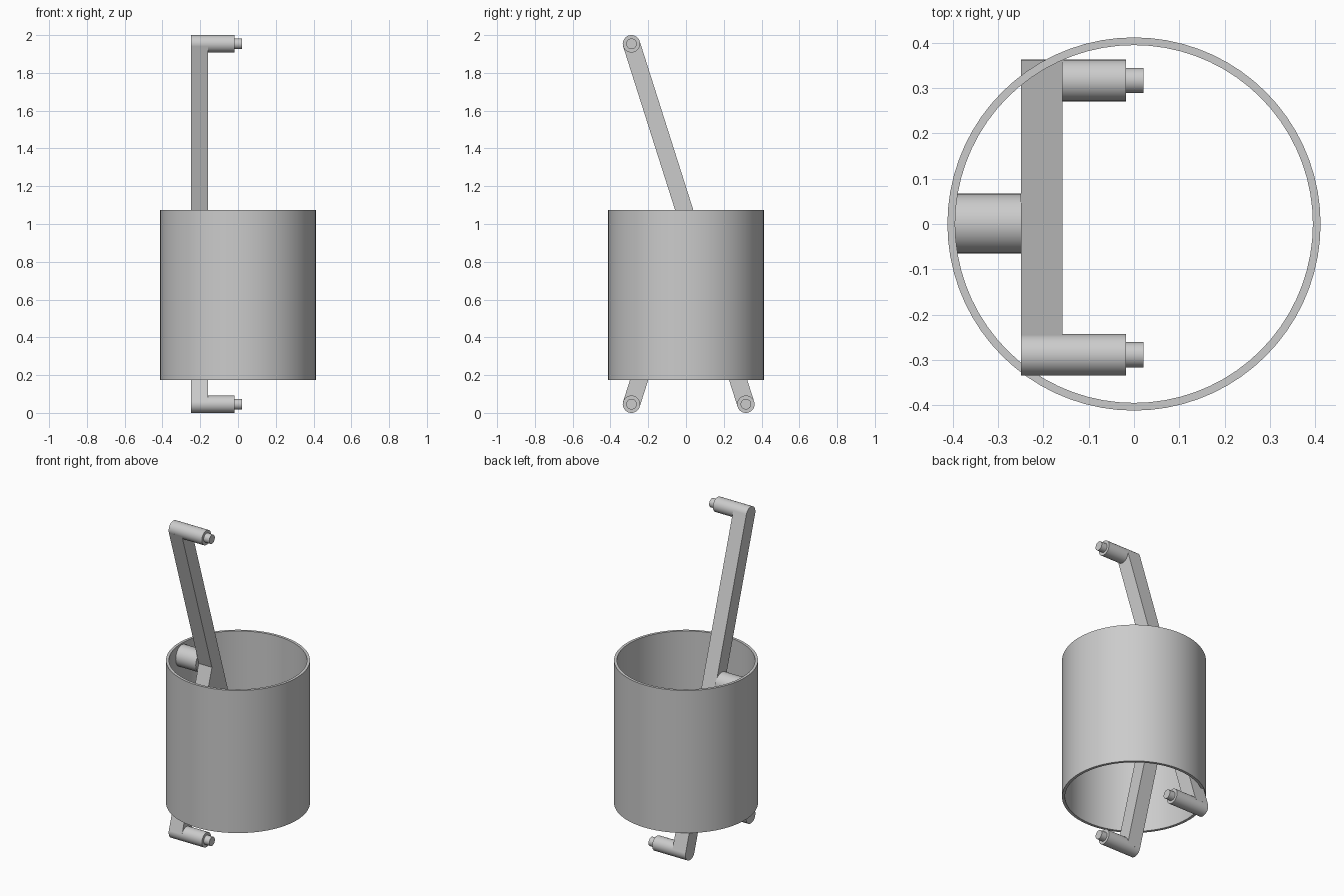
import bpy
import bmesh
from math import radians
from mathutils import Matrix, Vector

if "Cube" in bpy.data.objects:
    bpy.data.objects.remove(bpy.data.objects["Cube"], do_unlink=True)

grey = bpy.data.materials.new("plain grey")
grey.use_nodes = True
grey.diffuse_color = (0.6, 0.6, 0.6, 1)
grey.node_tree.nodes["Principled BSDF"].inputs["Base Color"].default_value = grey.diffuse_color


def finish(name, bm, smooth=True):
    """Turn a bmesh into a named, shaded object."""
    bmesh.ops.recalc_face_normals(bm, faces=bm.faces)
    mesh = bpy.data.meshes.new(name)
    bm.to_mesh(mesh)
    bm.free()
    mesh.materials.append(grey)
    obj = bpy.data.objects.new(name, mesh)
    bpy.context.collection.objects.link(obj)
    if smooth:
        bpy.ops.object.select_all(action="DESELECT")
        obj.select_set(True)
        bpy.context.view_layer.objects.active = obj
        bpy.ops.object.shade_smooth_by_angle(angle=radians(30))
    return obj


def rod(name, x0, x1, y, z, radius):
    """Round rod lying along x."""
    bm = bmesh.new()
    place = Matrix.Translation(((x0 + x1) / 2, y, z)) @ Matrix.Rotation(radians(90), 4, "Y")
    bmesh.ops.create_cone(bm, cap_ends=True, segments=32, radius1=radius,
                          radius2=radius, depth=x1 - x0, matrix=place)
    return finish(name, bm)


def bar(name, start, end):
    """Square bar between two (y, z) points."""
    a, b = Vector((BAR_X, *start)), Vector((BAR_X, *end))
    along = b - a
    turn = along.to_track_quat("Z", "X").to_matrix().to_4x4()
    # keep one pair of sides square to the x axis
    z_axis = along.normalized()
    x_axis = Vector((1, 0, 0))
    turn = Matrix((x_axis, z_axis.cross(x_axis), z_axis)).transposed().to_4x4()
    size = Matrix.Diagonal((2 * PEG_R, 2 * PEG_R, along.length, 1))
    bm = bmesh.new()
    bmesh.ops.create_cube(bm, size=1, matrix=Matrix.Translation((a + b) / 2) @ turn @ size)
    return finish(name, bm, smooth=False)


PEG_R = 0.046
BACK_X = -0.25
BAR_X = BACK_X + PEG_R

# open tube: outer and inner walls joined by flat rims
bm = bmesh.new()
profile = [(0.412, 0.175), (0.412, 1.075), (0.395, 1.075), (0.395, 0.175)]
verts = [bm.verts.new((r, 0, z)) for r, z in profile]
edges = [bm.edges.new((verts[i], verts[i - 1])) for i in range(4)]
bmesh.ops.spin(bm, geom=verts + edges, axis=(0, 0, 1), cent=(0, 0, 0),
               angle=radians(360), steps=72, use_duplicate=False)
bmesh.ops.remove_doubles(bm, verts=bm.verts, dist=0.0001)
finish("drum_wall", bm)

# hub fixing the frame to the wall
rod("hub", -0.4, BACK_X, 0.001, 1.0, 0.066)

# long bar and the short leg branching from its middle
top, front, back = (-0.289, 1.954), (-0.289, 0.046), (0.317, 0.046)
joint = (0.014, 1.0)
bar("long_bar", top, back)
bar("short_leg", front, joint)

# pegs rounding off each bar end, with thin tips
for place, (y, z) in {"top": top, "front": front, "back": back}.items():
    rod(place + "_peg", BACK_X, -0.018, y, z, PEG_R)
    rod(place + "_peg_tip", -0.018, 0.021, y, z, 0.028)
